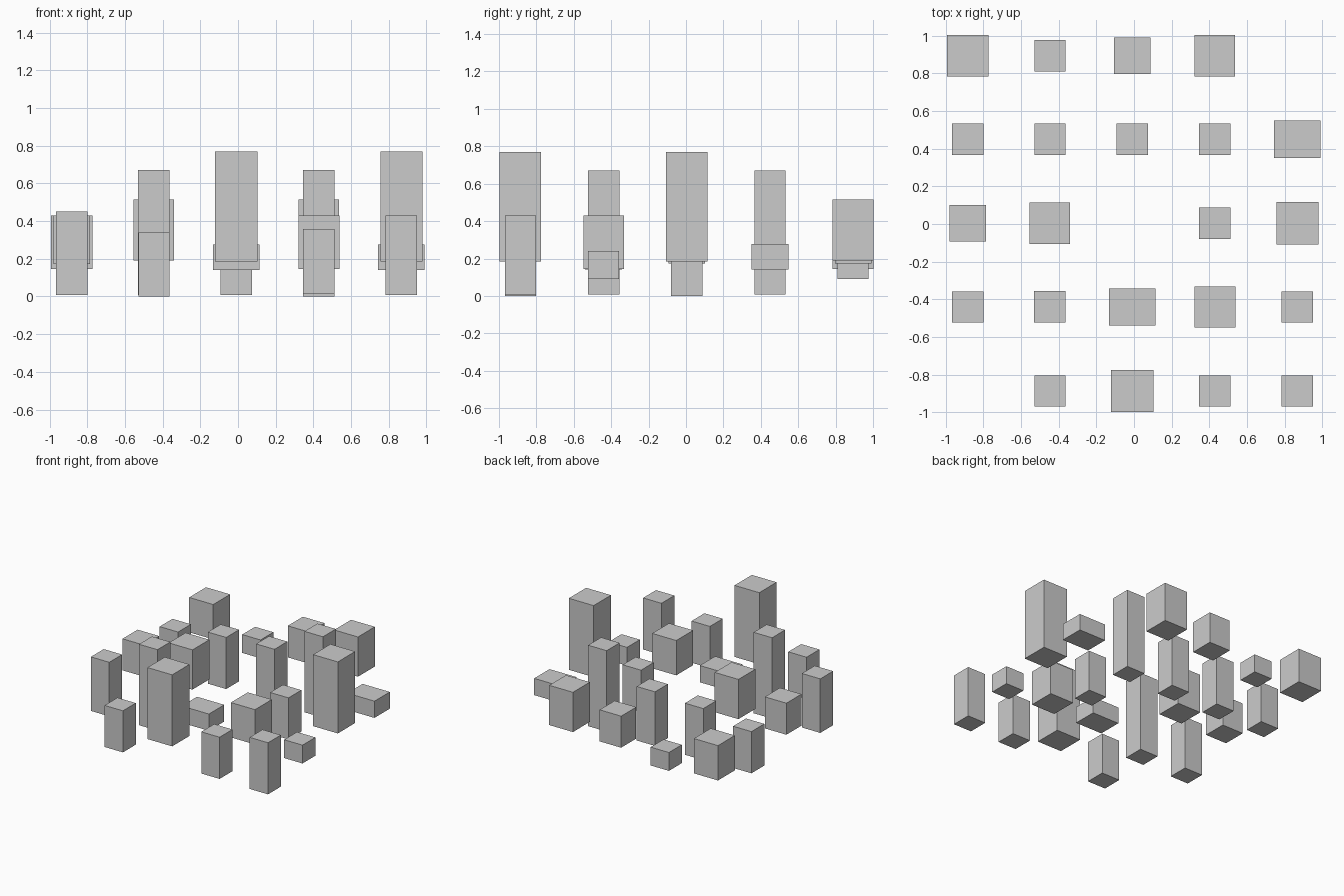
import bpy, bmesh
from mathutils import Matrix

if "Cube" in bpy.data.objects:
    bpy.data.objects.remove(bpy.data.objects["Cube"])

# Block types: width x, depth y, bottom z, top z
KINDS = {
    "tall_wide":   (0.224, 0.224, 0.185, 0.77),
    "medium_wide": (0.215, 0.218, 0.190, 0.515),
    "short_wide":  (0.218, 0.218, 0.145, 0.43),
    "cube":        (0.195, 0.195, 0.172, 0.43),
    "flat":        (0.246, 0.198, 0.140, 0.277),
    "tiny":        (0.166, 0.166, 0.090, 0.24),
    "tower":       (0.167, 0.167, 0.008, 0.67),
    "post_a":      (0.166, 0.166, 0.008, 0.43),
    "post_b":      (0.166, 0.166, 0.008, 0.45),
    "post_c":      (0.166, 0.166, 0.000, 0.34),
    "post_d":      (0.166, 0.166, 0.017, 0.358),
}

# Grid layout, front row first, left to right
COLUMNS = (-0.882, -0.446, -0.009, 0.429, 0.867)
ROWS = (-0.886, -0.440, 0.004, 0.449, 0.893)
LAYOUT = (
    (None, "post_c", "tall_wide", "post_d", "post_a"),
    ("post_b", "tower", "flat", "short_wide", "tiny"),
    ("cube", "medium_wide", None, "post_c", "tall_wide"),
    ("post_d", "post_a", "post_b", "tower", "flat"),
    ("short_wide", "tiny", "cube", "medium_wide", None),
)


def block(name, x, y, kind):
    w, d, z0, z1 = KINDS[kind]
    bm = bmesh.new()
    bmesh.ops.create_cube(bm, size=1, matrix=Matrix.Diagonal((w, d, z1 - z0, 1)))
    mesh = bpy.data.meshes.new(name)
    bm.to_mesh(mesh)
    bm.free()
    obj = bpy.data.objects.new(name, mesh)
    obj.location = (x, y, (z0 + z1) / 2)
    bpy.context.collection.objects.link(obj)


# Floating and standing blocks
for r, (y, kinds) in enumerate(zip(ROWS, LAYOUT), 1):
    for c, (x, kind) in enumerate(zip(COLUMNS, kinds), 1):
        if kind:
            block(f"{kind}_block_row{r}_col{c}", x, y, kind)
